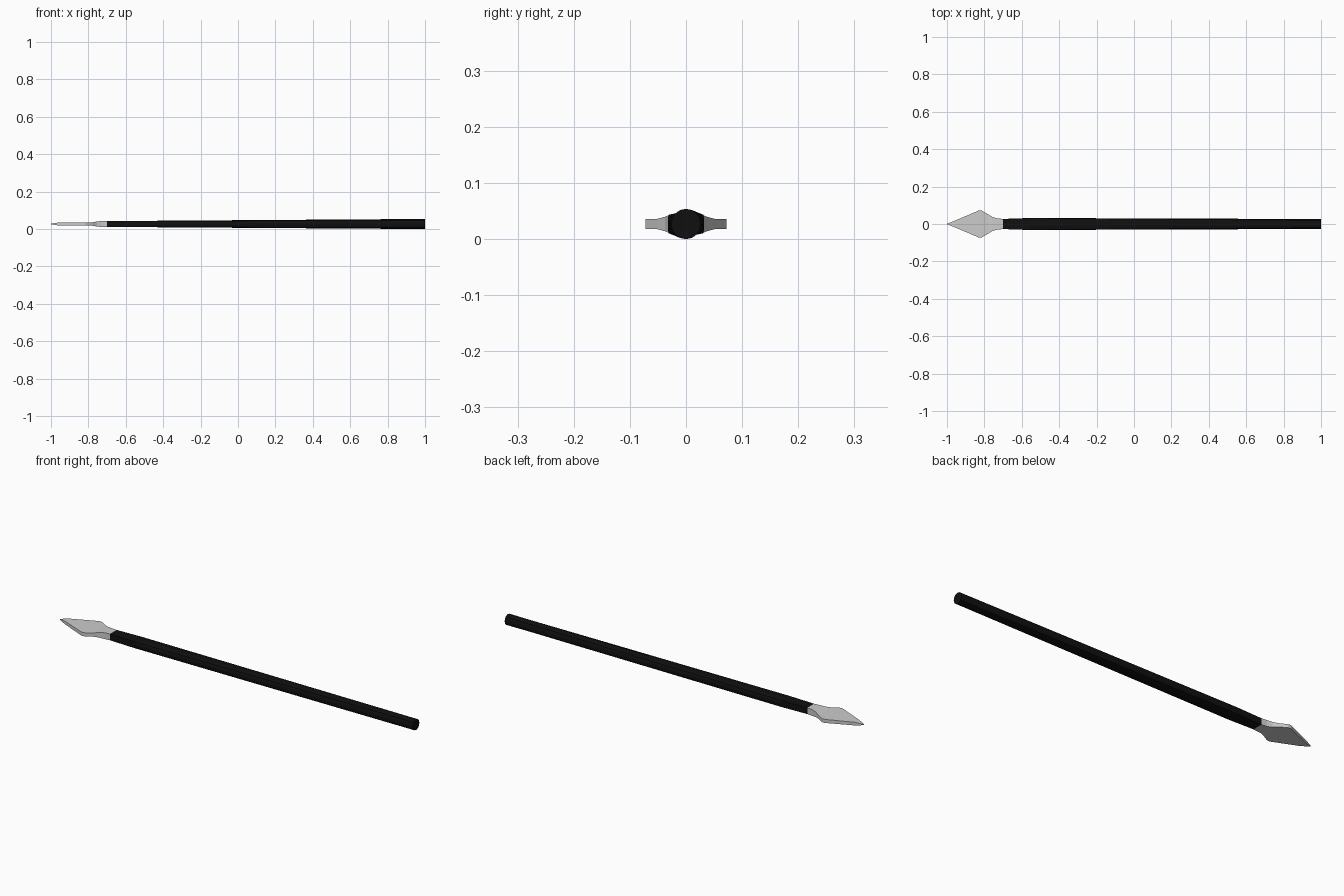
import bpy, bmesh, math

if "Cube" in bpy.data.objects:
    bpy.data.objects.remove(bpy.data.objects["Cube"])

ZC = 0.027
SIDES = 16


def section(hy, hz, roundness):
    """Ring of (y, z) points blended from a rectangle to an ellipse."""
    pts = []
    for i in range(SIDES):
        a = 2 * math.pi * i / SIDES
        c, s = math.cos(a), math.sin(a)
        k = 1 / max(abs(c), abs(s))
        f = k + (1 - k) * roundness
        pts.append((hy * c * f, hz * s * f))
    return pts


def rectangle(hy, hz):
    return [(hy, -hz), (hy, hz), (-hy, hz), (-hy, -hz)]


def loft(name, stations):
    """Skin a list of (x, ring) stations and cap both ends."""
    bm = bmesh.new()
    rings = [[bm.verts.new((x, y, ZC + z)) for y, z in ring] for x, ring in stations]
    for a, b in zip(rings, rings[1:]):
        n = len(a)
        for i in range(n):
            j = (i + 1) % n
            bm.faces.new((a[i], a[j], b[j], b[i]))
    bm.faces.new(rings[0])
    bm.faces.new(rings[-1])
    bmesh.ops.recalc_face_normals(bm, faces=bm.faces)
    mesh = bpy.data.meshes.new(name)
    bm.to_mesh(mesh)
    bm.free()
    obj = bpy.data.objects.new(name, mesh)
    bpy.context.collection.objects.link(obj)
    return obj


# Shaft: rectangular at the blade, round at the butt
shaft = loft("shaft", [(x, section(hy, hz, r)) for x, hy, hz, r in [
    (-0.70, 0.027, 0.016, 0.0),
    (-0.56, 0.032, 0.0165, 0.05),
    (1.00, 0.0265, 0.027, 1.0),
]])
black = bpy.data.materials.new("black")
black.diffuse_color = (0.005, 0.005, 0.005, 1)
black.use_nodes = True
black.node_tree.nodes["Principled BSDF"].inputs["Base Color"].default_value = black.diffuse_color
shaft.data.materials.append(black)

# Blade: flat leaf shape with a flared neck
loft("blade", [(x, rectangle(hy, hz)) for x, hy, hz in [
    (-1.00, 0.001, 0.002),
    (-0.96, 0.017, 0.008),
    (-0.83, 0.072, 0.009),
    (-0.815, 0.072, 0.009),
    (-0.78, 0.052, 0.009),
    (-0.755, 0.037, 0.013),
    (-0.73, 0.030, 0.016),
    (-0.70, 0.027, 0.016),
]])
